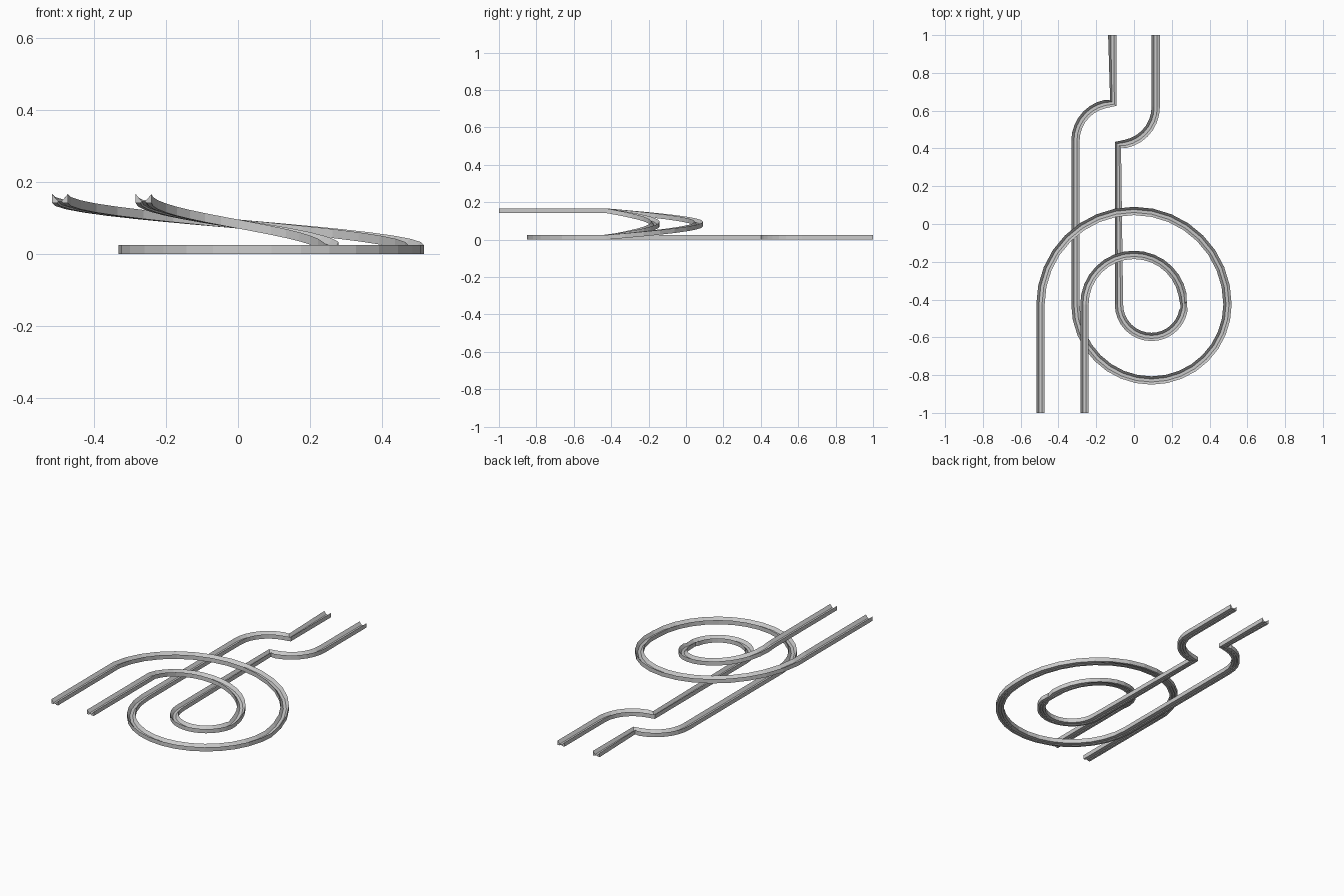
import bpy, bmesh
from math import pi, sin, cos
from mathutils import Vector

if "Cube" in bpy.data.objects:
    bpy.data.objects.remove(bpy.data.objects["Cube"])

W, H, TOP = 0.022, 0.025, 0.142      # half width, rail height, upper deck level
CY = -0.426                          # y of all loop centres

# Rail cross-section: wide running groove on top, small groove below
PROFILE = [(-W, 0), (-0.009, 0), (-0.005, 0.004), (0.005, 0.004), (0.009, 0), (W, 0),
           (W, H), (0.008, 0.008), (-0.008, 0.008), (-W, H)]


def arc(cx, cy, r, a0, a1, n, z0=0.0, z1=0.0):
    pts = []
    for i in range(n + 1):
        t = i / n
        a = a0 + (a1 - a0) * t
        pts.append(Vector((cx + r * cos(a), cy + r * sin(a), z0 + (z1 - z0) * t)))
    return pts


def sweep(name, path):
    # drop coincident points
    pts = [path[0]]
    for p in path[1:]:
        if (p - pts[-1]).length > 0.001:
            pts.append(p)
    bm = bmesh.new()
    rings = []
    for i, p in enumerate(pts):
        t = Vector((0, 0, 0))
        if i > 0:
            t += (p - pts[i - 1]).xy.normalized().to_3d()
        if i < len(pts) - 1:
            t += (pts[i + 1] - p).xy.normalized().to_3d()
        if i in (0, len(pts) - 1):
            t = Vector((0, -1, 0))
        t.normalize()
        side = Vector((-t.y, t.x, 0))
        rings.append([bm.verts.new(p + side * u + Vector((0, 0, v))) for u, v in PROFILE])
    n = len(PROFILE)
    for a, b in zip(rings, rings[1:]):
        for j in range(n):
            k = (j + 1) % n
            bm.faces.new((a[j], a[k], b[k], b[j]))
    bm.faces.new(rings[0])
    bm.faces.new(rings[-1])
    bmesh.ops.recalc_face_normals(bm, faces=bm.faces)
    me = bpy.data.meshes.new(name)
    bm.to_mesh(me)
    bm.free()
    bpy.context.collection.objects.link(bpy.data.objects.new(name, me))


def loop(r_low, r_high):
    # flat lower half turn, climbing upper half turn, raised exit
    return (arc(0.0925, CY, r_low, pi, 2 * pi, 16)
            + arc(0, CY, r_high, 0, pi, 16, 0, TOP)
            + [Vector((-r_high, -1, TOP))])


# Outer rail: entry, sharp step outwards, big loop
sweep("outer_rail", [Vector((-0.115, 1, 0))]
      + arc(-0.11, 0.44, 0.2, pi / 2, pi, 8)
      + loop(0.4025, 0.495))

# Inner rail: entry, curve ending in a sharp step, small loop
sweep("inner_rail", [Vector((0.115, 1, 0))]
      + arc(-0.085, 0.62, 0.2, 0, -pi / 2, 8)
      + loop(0.172, 0.2625))
